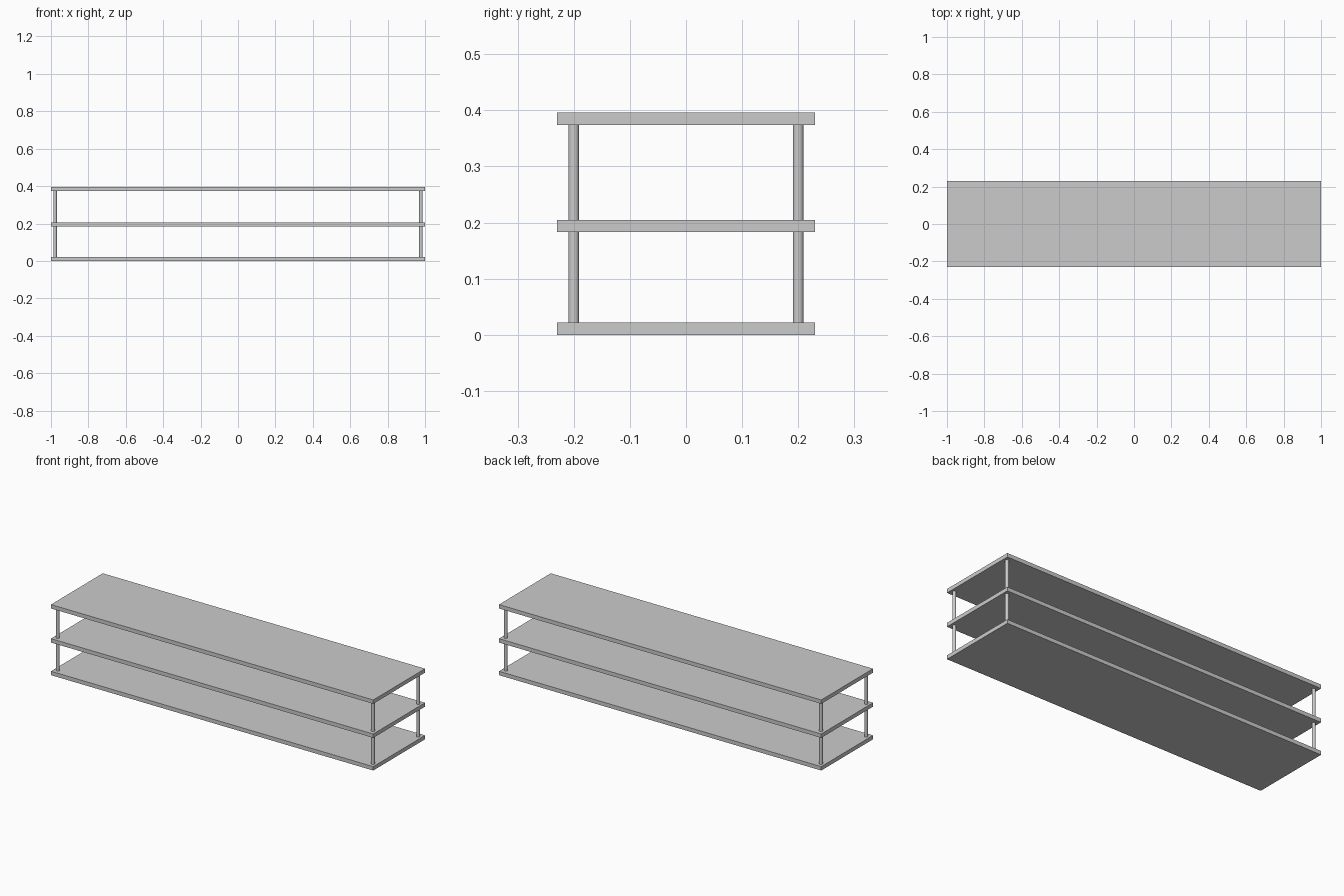
import bpy

if "Cube" in bpy.data.objects:
    bpy.data.objects.remove(bpy.data.objects["Cube"])

LENGTH, DEPTH, THICK = 2.0, 0.459, 0.022
SHELF_BOTTOMS = [0.0, 0.183, 0.374]
POST_X, POST_Y, POST_R = 0.978, 0.2, 0.0095


def shelf(name, z):
    bpy.ops.mesh.primitive_cube_add(size=1, location=(0, 0, z + THICK / 2))
    ob = bpy.context.object
    ob.name = name
    ob.scale = (LENGTH, DEPTH, THICK)
    bpy.ops.object.transform_apply(location=False, rotation=False, scale=True)


def post(name, x, y, z0, z1):
    bpy.ops.mesh.primitive_cylinder_add(vertices=24, radius=POST_R, depth=z1 - z0,
                                        location=(x, y, (z0 + z1) / 2))
    bpy.context.object.name = name
    bpy.ops.object.shade_smooth_by_angle()


# Three shelf boards
for name, z in zip(("bottom_shelf", "middle_shelf", "top_shelf"), SHELF_BOTTOMS):
    shelf(name, z)

# Corner posts between each pair of shelves
for level, low, high in (("lower", 0, 1), ("upper", 1, 2)):
    for side, sx in (("left", -1), ("right", 1)):
        for end, sy in (("front", -1), ("back", 1)):
            post(f"{level}_{end}_{side}_post", sx * POST_X, sy * POST_Y,
                 SHELF_BOTTOMS[low] + THICK, SHELF_BOTTOMS[high])
